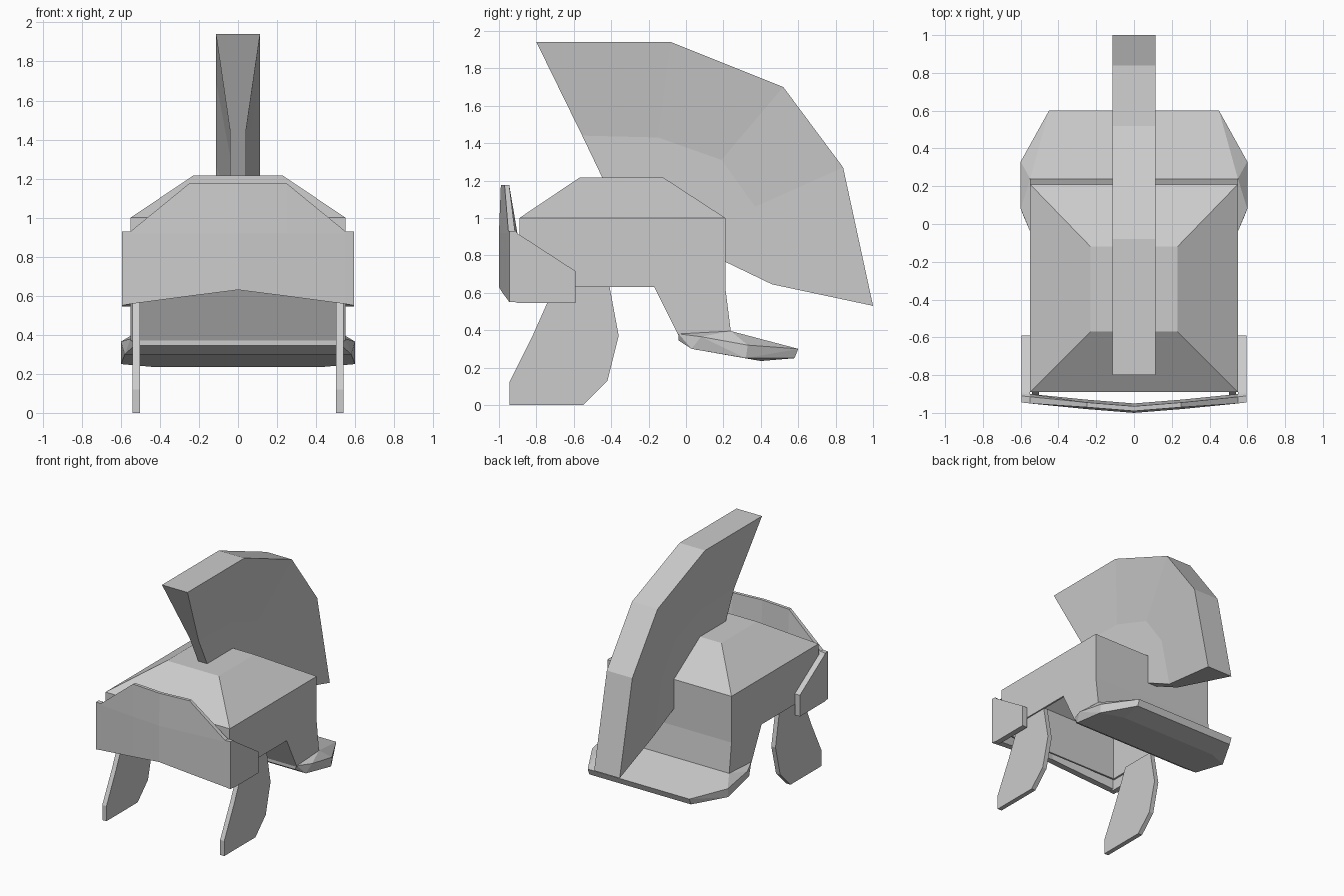
import bpy, bmesh

if "Cube" in bpy.data.objects:
    bpy.data.objects.remove(bpy.data.objects["Cube"])

steel = bpy.data.materials.new("grey")
steel.diffuse_color = (0.6, 0.6, 0.6, 1)
steel.use_nodes = True
steel.node_tree.nodes["Principled BSDF"].inputs["Base Color"].default_value = steel.diffuse_color


def finish(name, bm):
    bmesh.ops.recalc_face_normals(bm, faces=bm.faces)
    me = bpy.data.meshes.new(name)
    bm.to_mesh(me)
    bm.free()
    me.materials.append(steel)
    ob = bpy.data.objects.new(name, me)
    bpy.context.collection.objects.link(ob)
    return ob


def loft(name, rings, caps=True):
    """Bridge closed rings of equal length."""
    bm = bmesh.new()
    vs = [[bm.verts.new(p) for p in r] for r in rings]
    n = len(vs[0])
    for a, b in zip(vs, vs[1:]):
        for i in range(n):
            j = (i + 1) % n
            bm.faces.new((a[i], a[j], b[j], b[i]))
    if caps:
        bm.faces.new(vs[0])
    bm.faces.new(vs[-1])
    return finish(name, bm)


def plate(name, profile, x0, x1):
    """Side profile (y, z) given thickness along x."""
    return loft(name, [[(x, y, z) for y, z in profile] for x in (x0, x1)])


def hull(name, half):
    """Convex solid from points on the +x half, mirrored."""
    bm = bmesh.new()
    for x, y, z in half:
        bm.verts.new((x, y, z))
        bm.verts.new((-x, y, z))
    bmesh.ops.convex_hull(bm, input=bm.verts)
    bmesh.ops.dissolve_limit(bm, angle_limit=0.01, verts=bm.verts, edges=bm.edges)
    return finish(name, bm)


# Hollow dome: walls, sloped roof, open bottom
def rect(x, y0, y1, z):
    return [(-x, y0, z), (x, y0, z), (x, y1, z), (-x, y1, z)]


dome = loft("dome", [rect(.55, -.89, .21, .63), rect(.55, -.89, .21, 1.0),
                     rect(.23, -.57, -.12, 1.215)], caps=False)
mod = dome.modifiers.new("thickness", 'SOLIDIFY')
mod.thickness = .02
mod.offset = -1

# Rear neck wall and flared neck guard
hull("neck_wall", [(.55, -.17, .63), (.55, .21, .63), (.55, -.04, .37), (.55, .24, .39)])
hull("neck_guard", [(.55, -.04, .38), (.55, .24, .395), (.6, .08, .365), (.6, .33, .32),
                    (.45, .6, .3), (.53, -.04, .345), (.58, .03, .3), (.6, .32, .25),
                    (.43, .4, .235), (.45, .58, .25)])

# Crest: wide outer edge tapering to a narrow root
outer = [(-.8, 1.94), (-.08, 1.94), (.52, 1.7), (.84, 1.27), (1, .53)]
middle = [(-.555, 1.44), (-.15, 1.43), (.19, 1.31), (.37, 1.06), (.46, .645)]
root = [(-.44, 1.2), (-.12, 1.2), (.15, 1.02), (.2, .9), (.2, .77)]
rings = []
for o, m, r in zip(outer, middle, root):
    half = [(.113, *o), (.04, *m), (.04, *r)]
    rings.append(half + [(-x, y, z) for x, y, z in reversed(half)])
loft("crest", rings)

# Brow band: shallow V in plan, peaked top
rings = []
for x, y, low, high in [(-.595, -.945, .55, .93), (-.55, -.95, .558, .93), (-.25, -.98, .598, 1.175),
                        (0, -1, .63, 1.175), (.25, -.98, .598, 1.175), (.55, -.95, .558, .93),
                        (.595, -.945, .55, .93)]:
    rings.append([(x, y, low), (x, y + .05, low), (x, y + .05, .91), (x, y + .035, high),
                  (x, y + .01 * (high > 1), high), (x, y, .92)])
loft("brow_band", rings)

# Band side wings and cheek guards
wing = [(-.945, .93), (-.89, .91), (-.59, .715), (-.59, .545), (-.9, .545), (-.945, .56)]
cheek = [(-.7, .64), (-.74, .55), (-.82, .37), (-.945, .12), (-.945, 0), (-.55, 0),
         (-.42, .13), (-.36, .37), (-.41, .64)]
for side, s in (("left", -1), ("right", 1)):
    plate(side + "_band_wing", wing, s * .55, s * .595)
    plate(side + "_cheek_guard", cheek, s * .503, s * .54)
